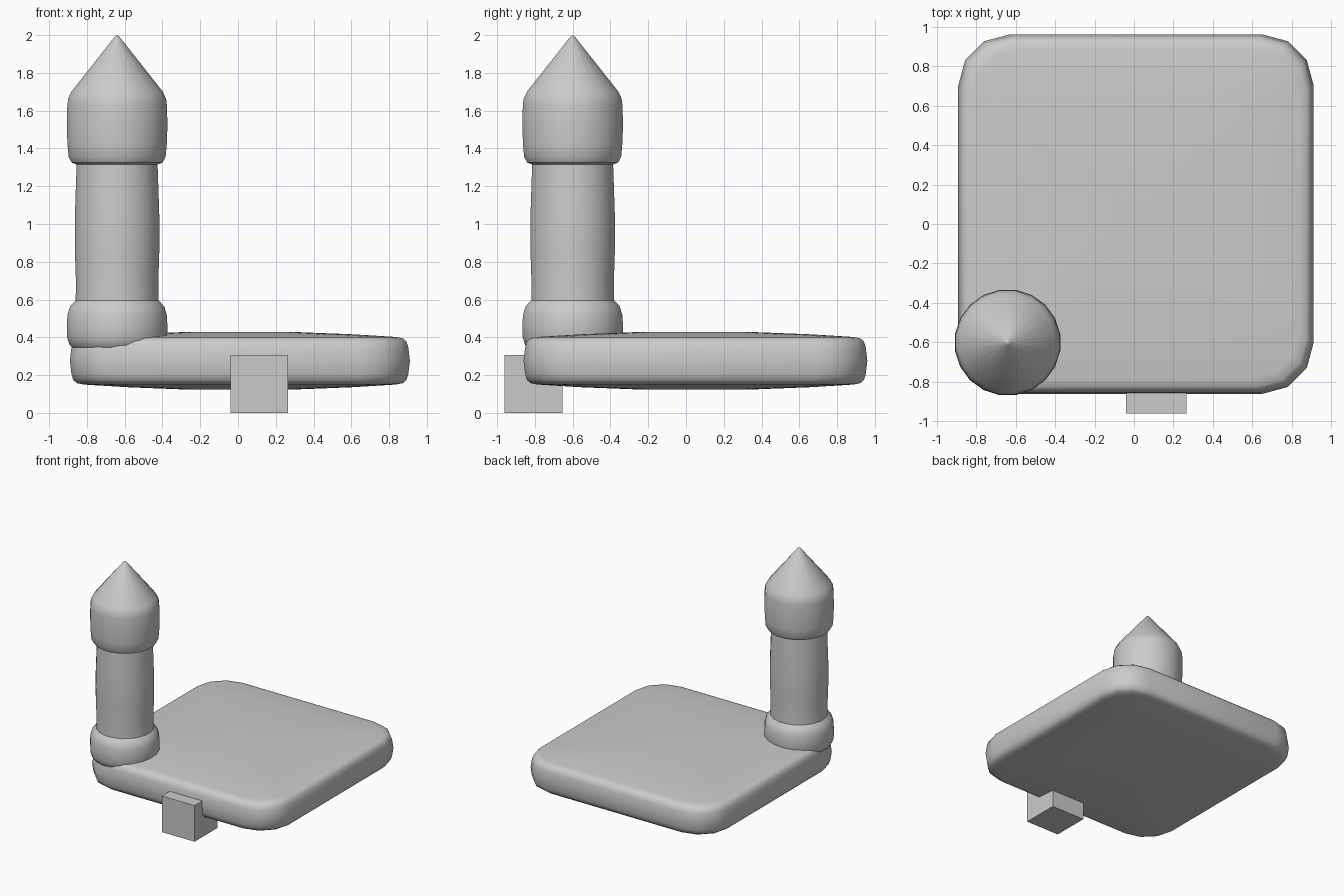
import bpy, bmesh
from math import sin, cos, pi, radians

if "Cube" in bpy.data.objects:
    bpy.data.objects.remove(bpy.data.objects["Cube"])


def lofted(name, rings, loc):
    """Skin a stack of closed rings, capping both ends."""
    bm = bmesh.new()
    loops = [[bm.verts.new(p) for p in ring] for ring in rings]
    n = len(loops[0])
    for a, b in zip(loops, loops[1:]):
        for i in range(n):
            j = (i + 1) % n
            bm.faces.new((a[i], a[j], b[j], b[i]))
    bm.faces.new(list(reversed(loops[0])))
    bm.faces.new(loops[-1])
    bmesh.ops.remove_doubles(bm, verts=bm.verts, dist=0.0005)
    bmesh.ops.recalc_face_normals(bm, faces=bm.faces)
    mesh = bpy.data.meshes.new(name)
    bm.to_mesh(mesh)
    bm.free()
    obj = bpy.data.objects.new(name, mesh)
    bpy.context.collection.objects.link(obj)
    obj.location = loc
    bpy.ops.object.select_all(action='DESELECT')
    obj.select_set(True)
    bpy.context.view_layer.objects.active = obj
    bpy.ops.object.shade_smooth_by_angle(angle=radians(35))
    return obj


def rounded_rect(hx, hy, r, z):
    pts = []
    for q, (sx, sy) in enumerate([(1, 1), (-1, 1), (-1, -1), (1, -1)]):
        for k in range(4):
            a = (q + k / 3) * pi / 2
            pts.append((sx * (hx - r) + r * cos(a), sy * (hy - r) + r * sin(a), z))
    return pts


def circle(r, z, n=20):
    return [(r * cos((i + 0.5) * 2 * pi / n), r * sin((i + 0.5) * 2 * pi / n), z)
            for i in range(n)]


# Slab: rounded square, slightly domed above and below (inset, height above middle)
half = [(0, 0.0), (0.008, 0.07), (0.018, 0.102), (0.038, 0.119), (0.075, 0.126),
        (0.30, 0.140), (0.58, 0.151), (0.80, 0.153)]
section = [(i, -h) for i, h in reversed(half)] + half[1:]
lofted("slab", [rounded_rect(0.9 - i, 0.91 - i, 0.26 * (1 - i / 0.9), h)
                for i, h in section], (0.01, 0.05, 0.276))

# Post: base collar, shaft and pointed cap turned from one profile
profile = [(0.24, 0.345), (0.255, 0.36), (0.268, 0.40), (0.27, 0.46), (0.266, 0.52),
           (0.252, 0.565), (0.222, 0.595), (0.221, 0.70), (0.226, 0.85), (0.227, 0.95),
           (0.226, 1.05), (0.221, 1.20), (0.217, 1.315), (0.243, 1.325), (0.26, 1.355),
           (0.266, 1.42), (0.27, 1.52), (0.267, 1.63), (0.262, 1.665), (0.244, 1.702),
           (0.012, 1.992), (0.0, 2.0)]
lofted("post", [circle(r, z) for r, z in profile], (-0.64, -0.60, 0))

# Small block under the front edge
bpy.ops.mesh.primitive_cube_add(size=0.306, location=(0.112, -0.807, 0.153))
bpy.context.object.name = "front_block"
